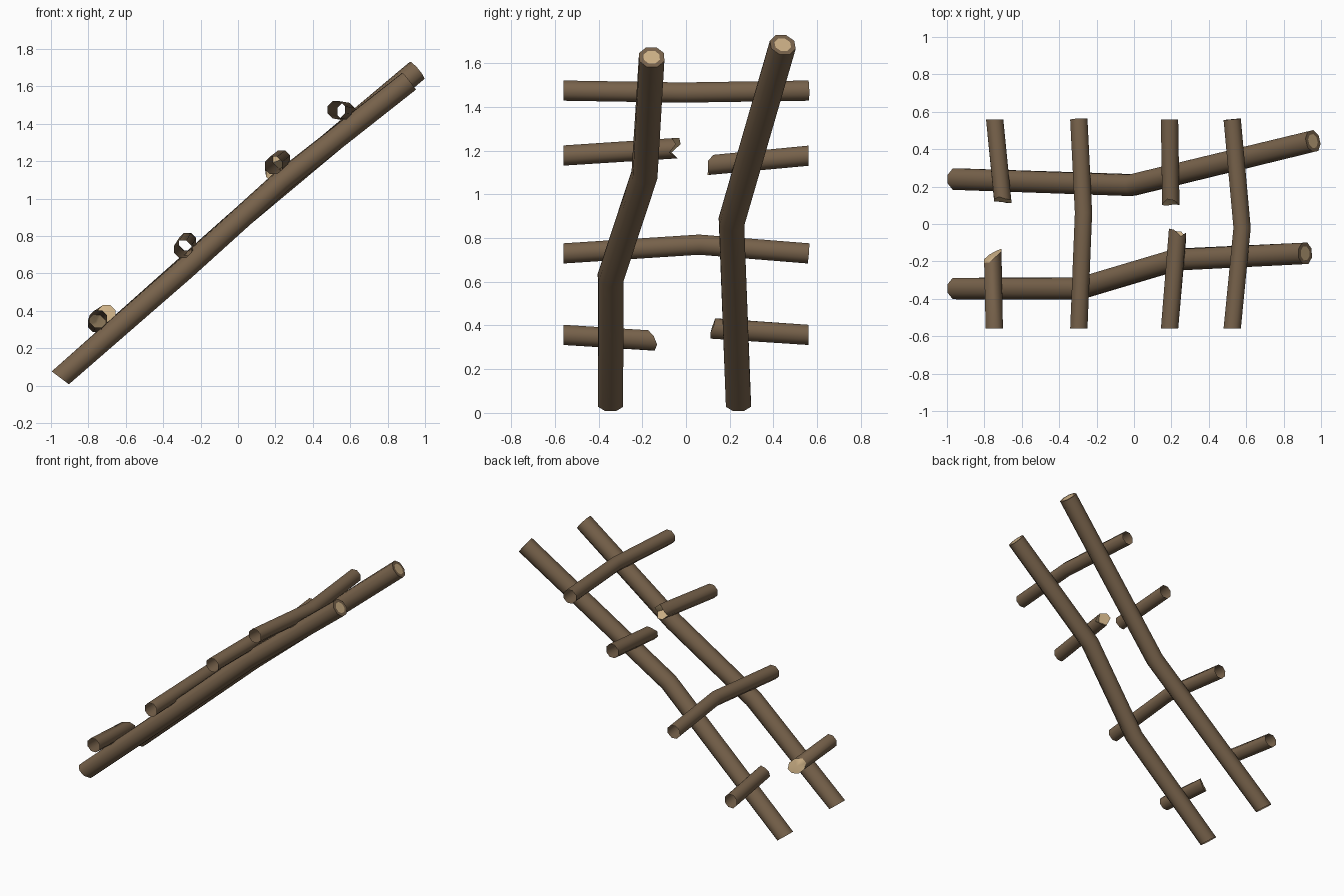
import bpy, bmesh, math
from mathutils import Vector

if "Cube" in bpy.data.objects:
    bpy.data.objects.remove(bpy.data.objects["Cube"])

SIDES = 8


def material(name, rgb):
    m = bpy.data.materials.new(name)
    m.diffuse_color = (*rgb, 1)
    m.use_nodes = True
    m.node_tree.nodes["Principled BSDF"].inputs["Base Color"].default_value = m.diffuse_color
    return m


BARK = material("brown bark", (0.185, 0.122, 0.070))
WOOD = material("pale cut wood", (0.60, 0.43, 0.235))


def pole(name, path, radius, start_normal=None, broken=None, sawn=False):
    """Open octagonal pole along a path; the far end may be sawn or splintered."""
    pts = [Vector(p) for p in path]
    dirs = [(b - a).normalized() for a, b in zip(pts, pts[1:])]
    bm = bmesh.new()
    rings = []
    for k, p in enumerate(pts):
        t = (dirs[max(k - 1, 0)] + dirs[min(k, len(dirs) - 1)]).normalized()
        if k == 0 and start_normal:
            t = Vector(start_normal).normalized()
        u = t.cross(Vector((0, 0, 1))).normalized()
        v = u.cross(t)
        ring = []
        for i in range(SIDES):
            a = 2 * math.pi * (i + 0.5) / SIDES
            d = (u * math.cos(a) + v * math.sin(a)) * radius
            if broken and k == len(pts) - 1:
                d.y = broken["kx"] * d.x + broken["kz"] * d.z + broken["jag"][i]
            ring.append(bm.verts.new(p + d))
        rings.append(ring)

    def bridge(a, b, mat=0):
        for i in range(SIDES):
            j = (i + 1) % SIDES
            bm.faces.new((a[i], b[i], b[j], a[j])).material_index = mat

    for a, b in zip(rings, rings[1:]):
        bridge(a, b)
    end = rings[-1]
    if sawn:  # bark rim around a pale heart
        inner = [bm.verts.new(pts[-1].lerp(q.co, 0.64)) for q in end]
        bridge(end, inner)
        bm.faces.new(inner[::-1]).material_index = 1
    if broken:  # splintered pale fan
        c = bm.verts.new(pts[-1] + Vector((0, broken["mid"], 0)))
        for i in range(SIDES):
            bm.faces.new((end[(i + 1) % SIDES], end[i], c)).material_index = 1
    me = bpy.data.meshes.new(name)
    bm.to_mesh(me)
    bm.free()
    me.materials.append(BARK)
    me.materials.append(WOOD)
    ob = bpy.data.objects.new(name, me)
    bpy.context.collection.objects.link(ob)
    bpy.ops.object.select_all(action='DESELECT')
    ob.select_set(True)
    bpy.context.view_layer.objects.active = ob
    bpy.ops.object.shade_smooth_by_angle(angle=math.radians(50))


# Two crooked side rails
foot = (0.6, 0, 0.8)
pole("front_rail", [(-0.95, -0.345, 0.042), (-0.29, -0.345, 0.62),
                    (0.23, -0.19, 1.09), (0.915, -0.157, 1.628)], 0.062, foot, sawn=True)
pole("back_rail", [(-0.95, 0.24, 0.042), (-0.01, 0.208, 0.875),
                   (0.957, 0.443, 1.685)], 0.062, foot, sawn=True)

# Two whole rungs, bent in the middle
ends = (0, 1, 0)
R = 0.05
pole("top_rung", [(0.525, -0.56, 1.475), (0.578, -0.02, 1.466), (0.525, 0.56, 1.475)], R, ends)
pole("middle_rung", [(-0.295, -0.56, 0.73), (-0.27, 0.06, 0.77), (-0.295, 0.56, 0.73)], R, ends)

# Two snapped rungs, each in two pieces
pole("low_rung_front", [(-0.747, -0.56, 0.357), (-0.755, -0.17, 0.332)], R, ends,
     dict(kx=0.65, kz=-0.4, mid=0.005, jag=[0, .004, -.005, 0, .004, 0, -.004, 0]))
pole("low_rung_back", [(-0.745, 0.56, 0.357), (-0.702, 0.125, 0.386)], R, (0, -1, 0),
     dict(kx=-0.1, kz=0.22, mid=-0.008, jag=[0, .008, 0, .005, -.004, 0, .004, -.004]))
pole("high_rung_front", [(0.19, -0.56, 1.178), (0.233, -0.05, 1.211)], R, ends,
     dict(kx=-0.1, kz=0.05, mid=-0.045, jag=[.008, -.015, .015, .02, -.02, .012, .015, -.02]))
pole("high_rung_back", [(0.19, 0.56, 1.177), (0.197, 0.11, 1.135)], R, (0, -1, 0),
     dict(kx=-0.1, kz=0.2, mid=0.03, jag=[-.012, .012, .008, -.008, 0, .006, -.004, -.01]))
